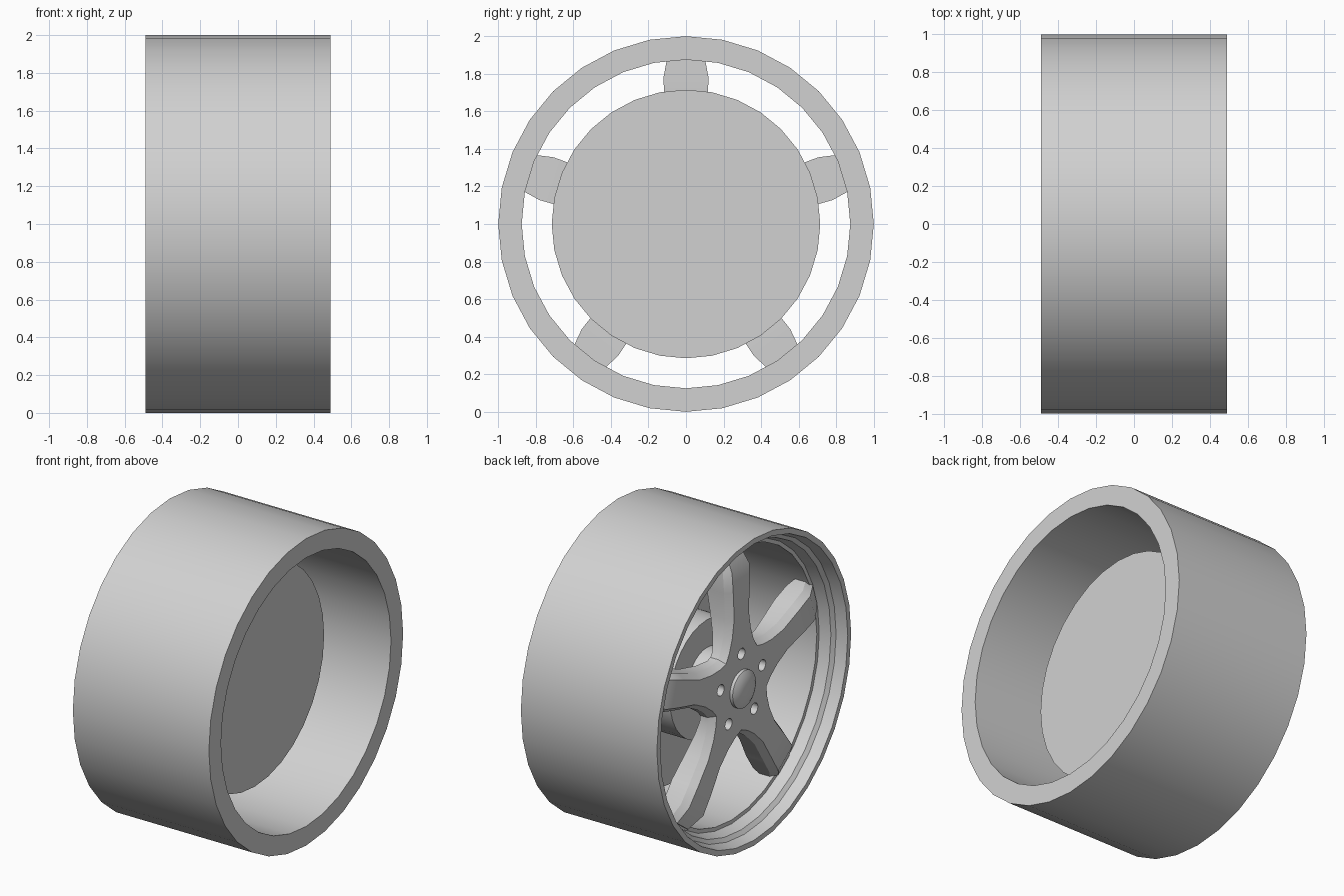
import bpy, bmesh, math

if "Cube" in bpy.data.objects:
    bpy.data.objects.remove(bpy.data.objects["Cube"])

SEG = 32
grey = bpy.data.materials.new("light_grey")
grey.diffuse_color = (0.64, 0.64, 0.64, 1)
grey.use_nodes = True
grey.node_tree.nodes["Principled BSDF"].inputs["Base Color"].default_value = grey.diffuse_color


def finish(name, bm):
    """Turn a bmesh into a named object."""
    bmesh.ops.remove_doubles(bm, verts=bm.verts, dist=1e-5)
    bmesh.ops.recalc_face_normals(bm, faces=bm.faces)
    mesh = bpy.data.meshes.new(name)
    bm.to_mesh(mesh)
    bm.free()
    mesh.materials.append(grey)
    ob = bpy.data.objects.new(name, mesh)
    bpy.context.collection.objects.link(ob)
    return ob


def smooth(ob, angle=30):
    ob.data.shade_smooth()
    ob.data.set_sharp_from_angle(angle=math.radians(angle))


def polar(x, r, t):
    """Point at angle t from straight up, around the wheel axle."""
    return (x, r * math.sin(t), 1 + r * math.cos(t))


def revolve(name, profile, closed=False, seg=SEG):
    """Revolve (x, radius) points around the axle."""
    bm = bmesh.new()
    rings = [[bm.verts.new(polar(x, r, 2 * math.pi * i / seg)) for i in range(seg)]
             for x, r in profile]
    pairs = list(zip(rings, rings[1:]))
    if closed:
        pairs.append((rings[-1], rings[0]))
    for a, b in pairs:
        for i in range(seg):
            j = (i + 1) % seg
            bm.faces.new((a[i], a[j], b[j], b[i]))
    ob = finish(name, bm)
    smooth(ob)
    return ob


# Outer barrel with stepped lip on the spoked side
revolve("rim_barrel", [(-.49, 1), (.49, 1), (.49, .875), (-.33, .875), (-.33, .9),
                       (-.40, .92), (-.42, .945), (-.49, .965)], closed=True)

# Brake disc and the drum in front of it
revolve("brake_disc", [(.12, 0), (.12, .715), (.05, .715), (.05, 0)])
revolve("brake_drum", [(.06, 0), (.06, .38), (-.15, .38), (-.15, 0)])
revolve("hub_core", [(-.14, 0), (-.14, .2), (-.32, .2), (-.32, 0)])

# Domed centre cap
revolve("centre_cap", [(-.36, 0), (-.36, .12), (-.42, .12), (-.437, .09),
                       (-.446, .045), (-.448, 0)])

# Five-spoke star: one flank as (half width, radius, front x, back x), mirrored and repeated
FLANK = [(.155, .275, -.40, -.30), (.125, .36, -.40, -.28), (.105, .48, -.40, -.25),
         (.115, .65, -.40, -.23), (.12, .78, -.395, -.23), (.10, .885, -.34, -.23)]
VALLEY = .30


def star_ring(bm, inset, layer):
    """One outline of the star; layer 0 front face, 1 chamfer edge, 2 back."""
    ring = []
    for k in range(5):
        a = 2 * math.pi * k / 5
        x = (-.40, -.355, -.30)[layer]
        ring.append(bm.verts.new(polar(x, VALLEY - inset, a - math.pi / 5)))
        for side, rows in ((-1, FLANK), (1, FLANK[::-1])):
            for w, r, xf, xb in rows:
                w = w - inset
                x = (xf, xf + .045, xb)[layer]
                ring.append(bm.verts.new(polar(x, math.hypot(w, r),
                                               a + side * math.atan2(w, r))))
    return ring


bm = bmesh.new()
rings = [star_ring(bm, .03, 0), star_ring(bm, 0, 1), star_ring(bm, 0, 2)]
n = len(rings[0])
for a, b in zip(rings, rings[1:]):
    for i in range(n):
        j = (i + 1) % n
        bm.faces.new((a[i], a[j], b[j], b[i]))
# Caps: a strip of quads along each spoke plus a middle polygon
m = len(FLANK)
for ring in (rings[0], rings[2]):
    middle = []
    for k in range(5):
        s = k * (2 * m + 1)
        left = ring[s + 1:s + 1 + m]
        right = ring[s + 1 + m:s + 1 + 2 * m][::-1]
        for i in range(m - 1):
            bm.faces.new((left[i], left[i + 1], right[i + 1], right[i]))
        middle += [ring[s], left[0], right[0]]
    bm.faces.new(middle)
spokes = finish("spokes", bm)

# Lug holes cut at the foot of each spoke
bm = bmesh.new()
for k in range(5):
    c = 2 * math.pi * k / 5
    _, cy, cz = polar(0, .225, c)
    ends = [[bm.verts.new((x, cy + .036 * math.cos(t * math.pi / 8),
                           cz + .036 * math.sin(t * math.pi / 8))) for t in range(16)]
            for x in (-.5, -.33)]
    for i in range(16):
        j = (i + 1) % 16
        bm.faces.new((ends[0][i], ends[0][j], ends[1][j], ends[1][i]))
    bm.faces.new(ends[0])
    bm.faces.new(ends[1])
cutter = finish("lug_hole_cutter", bm)
cutter.hide_render = True
mod = spokes.modifiers.new("lug_holes", 'BOOLEAN')
mod.object = cutter
mod.operation = 'DIFFERENCE'
mod.solver = 'EXACT'
bpy.context.view_layer.objects.active = spokes
bpy.ops.object.modifier_apply(modifier=mod.name)
bpy.data.objects.remove(cutter)
smooth(spokes, 28)
